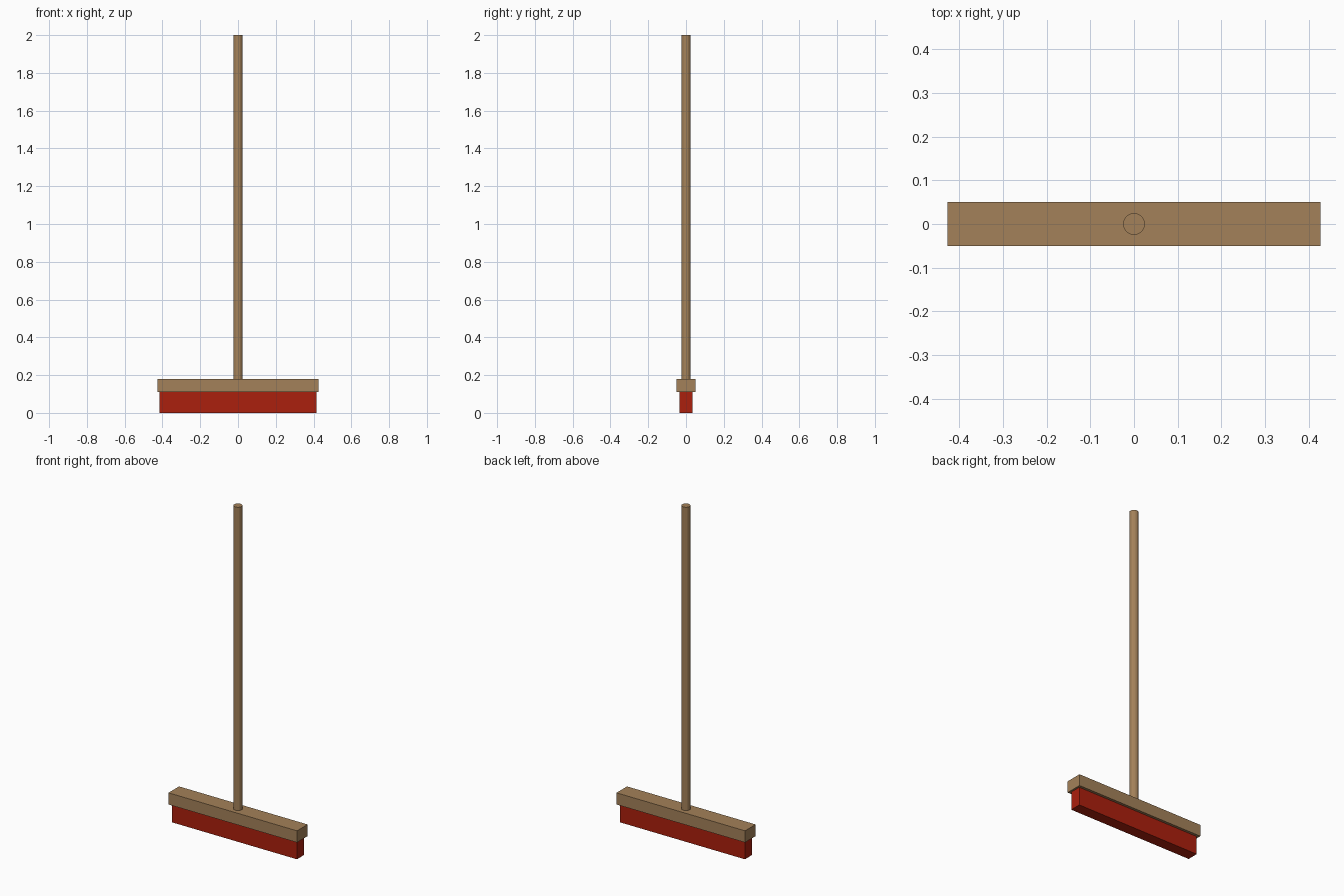
import bpy

cube = bpy.data.objects.get("Cube")
if cube:
    bpy.data.objects.remove(cube, do_unlink=True)


def make_material(name, rgb):
    mat = bpy.data.materials.new(name)
    mat.use_nodes = True
    color = (*rgb, 1.0)
    mat.diffuse_color = color
    mat.node_tree.nodes["Principled BSDF"].inputs["Base Color"].default_value = color
    return mat


def finish(name, mat):
    obj = bpy.context.object
    obj.name = name
    obj.data.name = name
    obj.data.materials.append(mat)
    return obj


def box(name, width, depth, bottom, top, mat):
    bpy.ops.mesh.primitive_cube_add(size=1, location=(0, 0, (bottom + top) / 2))
    bpy.context.object.scale = (width, depth, top - bottom)
    bpy.ops.object.transform_apply(location=False, rotation=False, scale=True)
    return finish(name, mat)


wood = make_material("light wood", (0.37, 0.22, 0.10))
red = make_material("red bristle", (0.41, 0.014, 0.004))

# Broom head: wooden block over a narrower bristle strip
BRISTLE_TOP, BLOCK_TOP, HANDLE_TOP = 0.11, 0.18, 2.0
box("bristles", 0.83, 0.068, 0, BRISTLE_TOP, red)
box("head_block", 0.854, 0.1, BRISTLE_TOP, BLOCK_TOP, wood)

# Faceted round handle standing on the block
bpy.ops.mesh.primitive_cylinder_add(
    vertices=16, radius=0.025, depth=HANDLE_TOP - BLOCK_TOP,
    location=(0, 0, (HANDLE_TOP + BLOCK_TOP) / 2))
finish("handle", wood)
